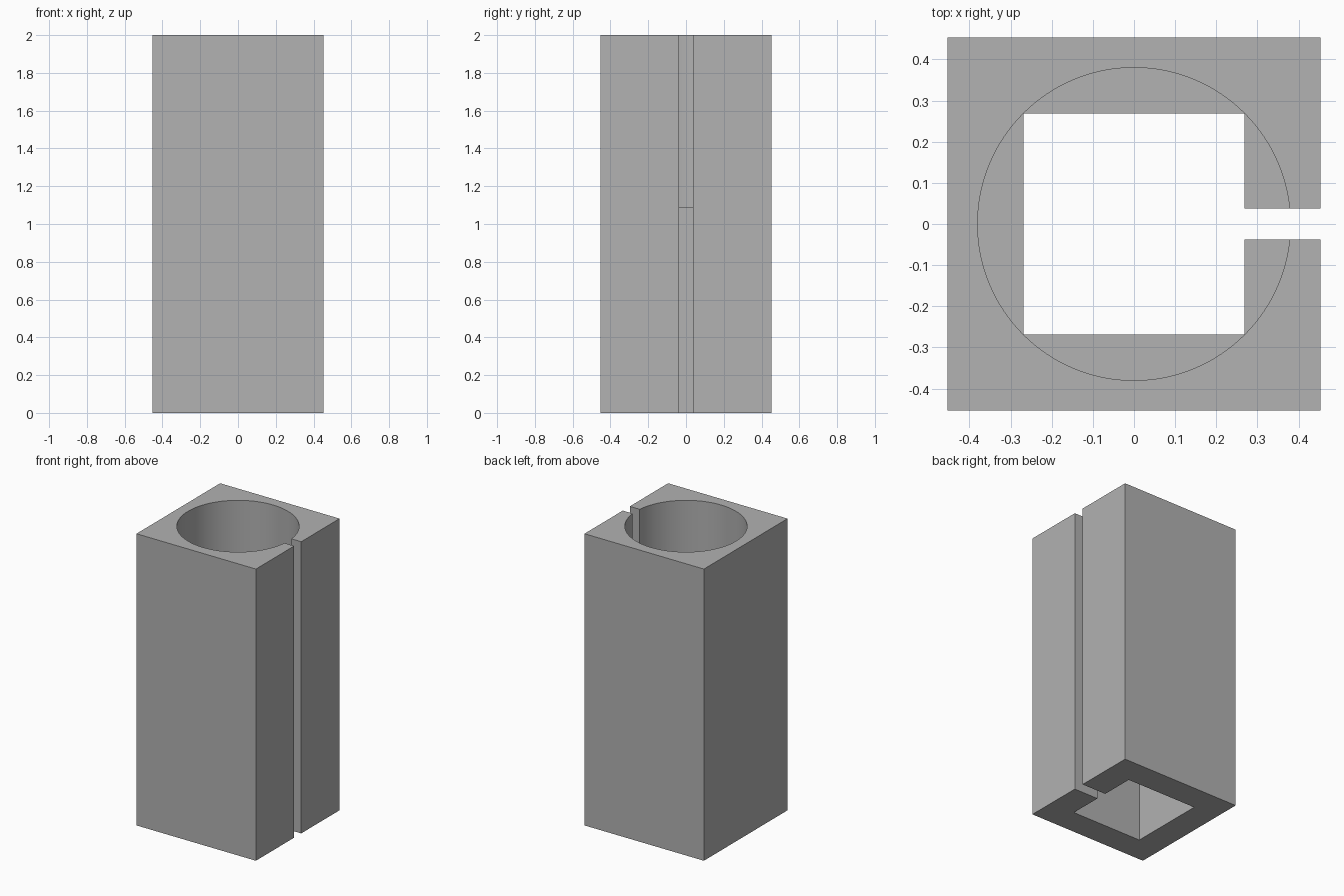
import bpy

if "Cube" in bpy.data.objects:
    bpy.data.objects.remove(bpy.data.objects["Cube"], do_unlink=True)

WIDTH, HEIGHT = 0.906, 2.0
BORE_RADIUS, BORE_FLOOR = 0.38, 1.09
HOLE_WIDTH, SLOT_WIDTH = 0.536, 0.076

grey = bpy.data.materials.new("plain_grey")
grey.use_nodes = True
colour = (0.445, 0.445, 0.445, 1)
grey.diffuse_color = colour
grey.node_tree.nodes["Principled BSDF"].inputs["Base Color"].default_value = colour


def box(name, x0, x1, width_y, z0, z1):
    """Box between two x and two z limits, centred on y."""
    bpy.ops.mesh.primitive_cube_add(size=1, location=((x0 + x1) / 2, 0, (z0 + z1) / 2))
    ob = bpy.context.object
    ob.name = name
    ob.scale = (x1 - x0, width_y, z1 - z0)
    bpy.ops.object.transform_apply(location=True, rotation=True, scale=True)
    ob.data.materials.append(grey)
    return ob


# Square post
post = box("square_post", -WIDTH / 2, WIDTH / 2, WIDTH, 0, HEIGHT)

# Square hole through the lower part, and the slot down the right side
square_hole = box("square_hole_cutter", -HOLE_WIDTH / 2, HOLE_WIDTH / 2, HOLE_WIDTH, -0.1, BORE_FLOOR + 0.1)
slot = box("slot_cutter", 0, WIDTH, SLOT_WIDTH, -0.2, HEIGHT + 0.2)

# Round bore in the upper part
depth = HEIGHT + 0.1 - BORE_FLOOR
bpy.ops.mesh.primitive_cylinder_add(vertices=128, radius=BORE_RADIUS, depth=depth,
                                    location=(0, 0, BORE_FLOOR + depth / 2))
bore = bpy.context.object
bore.name = "round_bore_cutter"
bore.data.materials.append(grey)

# Cut the post, then drop the cutters
cutters = (bore, square_hole, slot)
bpy.ops.object.select_all(action='DESELECT')
post.select_set(True)
bpy.context.view_layer.objects.active = post
for cutter in cutters:
    cutter.hide_render = True
    cut = post.modifiers.new(cutter.name, 'BOOLEAN')
    cut.operation = 'DIFFERENCE'
    cut.solver = 'EXACT'
    cut.object = cutter
    bpy.ops.object.modifier_apply(modifier=cut.name)
for cutter in cutters:
    bpy.data.objects.remove(cutter, do_unlink=True)

# Smooth bore wall, sharp corners
bpy.ops.object.shade_smooth_by_angle(angle=0.5)
